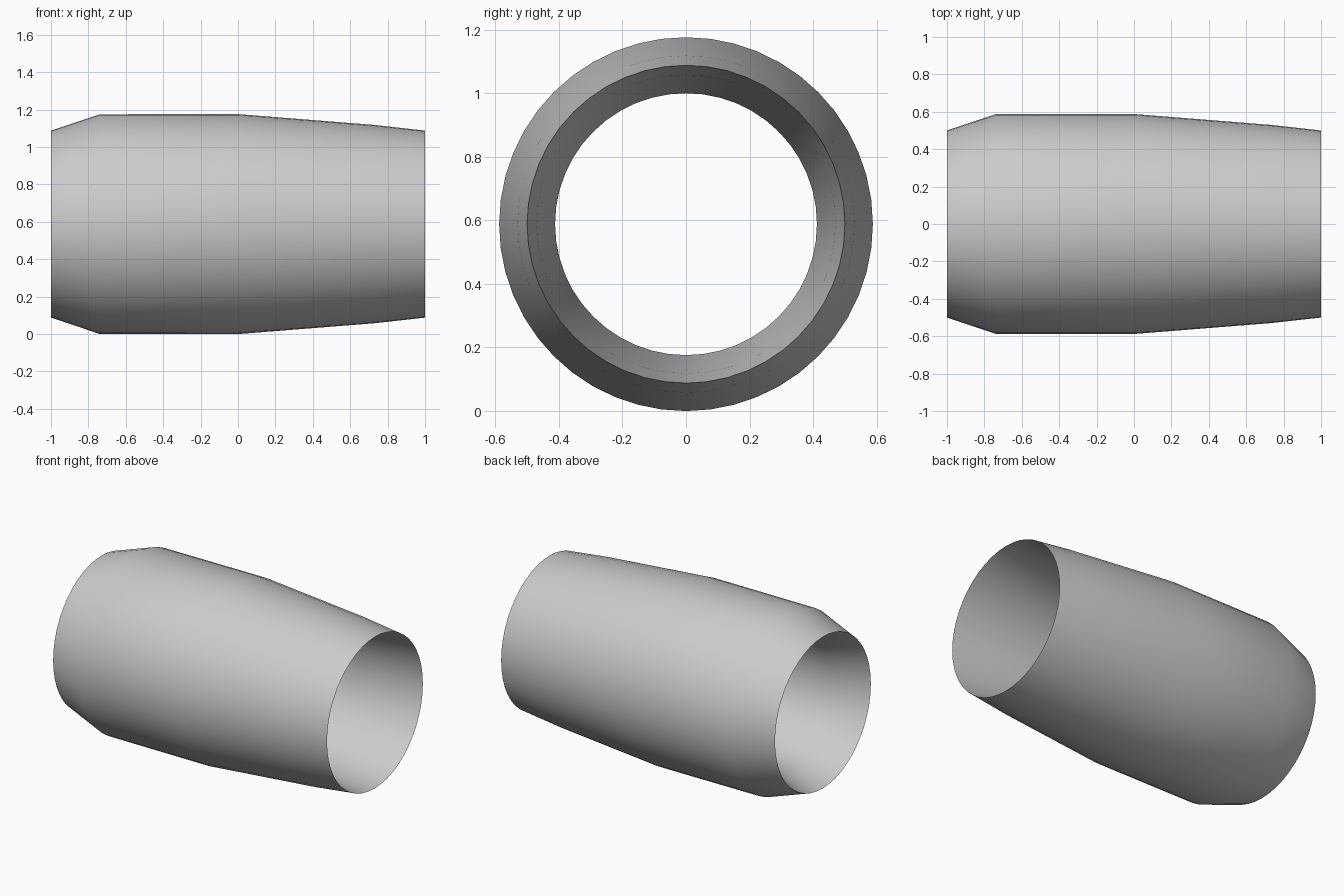
import bpy, bmesh, math

cube = bpy.data.objects.get("Cube")
if cube:
    bpy.data.objects.remove(cube, do_unlink=True)

SEGMENTS = 48
RIM = 0.5        # radius of both knife-edge rims
CENTRE_Z = 0.588

# Half thickness of the shell wall along the axis
STATIONS = [(-0.74, 0.087), (-0.2, 0.088), (0, 0.088), (0.73, 0.03)]

# Closed wall section: out along the outer skin, back along the inner skin
section = [(-1, RIM)]
section += [(x, RIM + t) for x, t in STATIONS]
section += [(1, RIM)]
section += [(x, RIM - t) for x, t in reversed(STATIONS)]

# Revolve the section around the x axis
bm = bmesh.new()
rings = []
for x, r in section:
    angles = [math.tau * i / SEGMENTS for i in range(SEGMENTS)]
    rings.append([bm.verts.new((x, r * math.cos(a), r * math.sin(a))) for a in angles])
for ring, following in zip(rings, rings[1:] + rings[:1]):
    for i in range(SEGMENTS):
        j = (i + 1) % SEGMENTS
        bm.faces.new((ring[i], following[i], following[j], ring[j]))
bmesh.ops.recalc_face_normals(bm, faces=bm.faces)

mesh = bpy.data.meshes.new("duct_shell")
bm.to_mesh(mesh)
bm.free()
shell = bpy.data.objects.new("duct_shell", mesh)
shell.location.z = CENTRE_Z
bpy.context.collection.objects.link(shell)

# Single grey finish
grey = bpy.data.materials.new("light_grey")
grey.use_nodes = True
colour = (0.6, 0.6, 0.6, 1)
grey.diffuse_color = colour
grey.node_tree.nodes["Principled BSDF"].inputs["Base Color"].default_value = colour
mesh.materials.append(grey)

# Smooth skin with sharp rims
bpy.ops.object.select_all(action="DESELECT")
shell.select_set(True)
bpy.context.view_layer.objects.active = shell
bpy.ops.object.shade_smooth_by_angle(angle=math.radians(40))
